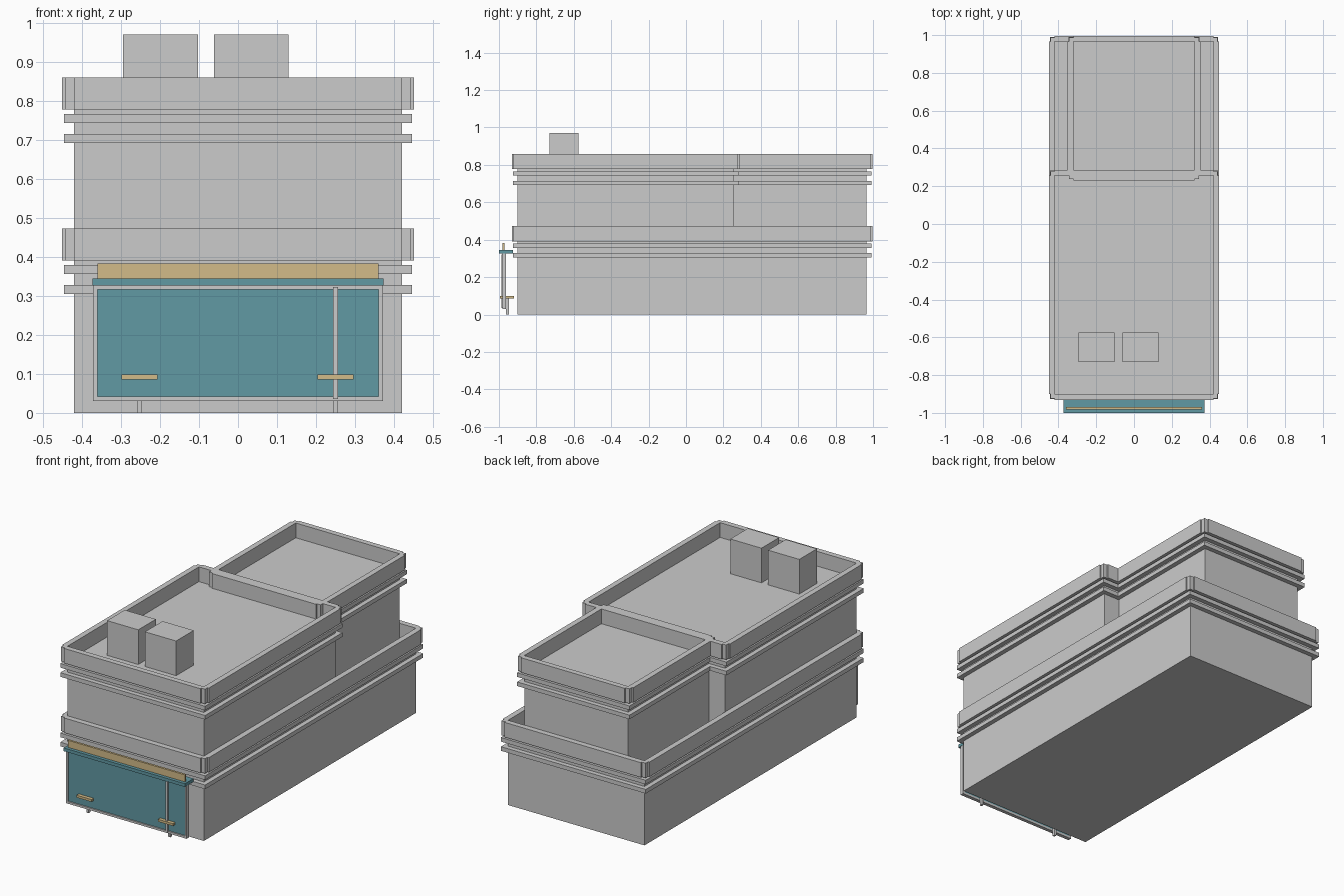
import bpy, bmesh
from mathutils import Matrix

if "Cube" in bpy.data.objects:
    bpy.data.objects.remove(bpy.data.objects["Cube"])


def material(name, rgb):
    m = bpy.data.materials.new(name)
    m.diffuse_color = (*rgb, 1)
    m.use_nodes = True
    m.node_tree.nodes["Principled BSDF"].inputs["Base Color"].default_value = m.diffuse_color
    return m


teal = material("teal", (0.12, 0.32, 0.37))
tan = material("tan", (0.65, 0.50, 0.25))


def boxes(name, parts, mat=None):
    """One object made of boxes given as (x0, x1, y0, y1, z0, z1)."""
    bm = bmesh.new()
    for x0, x1, y0, y1, z0, z1 in parts:
        mtx = Matrix.Translation(((x0 + x1) / 2, (y0 + y1) / 2, (z0 + z1) / 2))
        mtx = mtx @ Matrix.Diagonal((x1 - x0, y1 - y0, z1 - z0, 1))
        bmesh.ops.create_cube(bm, size=1, matrix=mtx)
    me = bpy.data.meshes.new(name)
    bm.to_mesh(me)
    bm.free()
    ob = bpy.data.objects.new(name, me)
    bpy.context.collection.objects.link(ob)
    if mat:
        me.materials.append(mat)
    return ob


def ring(name, hx, y0, y1, z0, z1, t, post):
    """Four strips around the outside of a wall, with corner posts of depth post."""
    parts = [(-hx, hx, y0 - t, y0, z0, z1), (-hx, hx, y1, y1 + t, z0, z1)]
    for s in (-1, 1):
        xa, xb = sorted((s * hx, s * (hx + t)))
        parts.append((xa, xb, y0, y1, z0, z1))
        pa, pb = sorted((s * hx, s * (hx + post)))
        parts.append((pa, pb, y0 - post, y0, z0, z1))
        parts.append((pa, pb, y1, y1 + post, z0, z1))
    boxes(name, parts)


# Building volumes: ground floor, upper front, narrower upper rear
W, F, M, B = 0.42, -0.90, 0.256, 0.965
RW, TERRACE, ROOF = 0.32, 0.39, 0.777
boxes("ground_floor", [(-W, W, F, B, 0, TERRACE)])
boxes("upper_front_block", [(-W, W, F, M, TERRACE, ROOF)])
boxes("upper_rear_block", [(-RW, RW, M, B, TERRACE, ROOF)])

# Parapets and the pair of ledges below each of them
volumes = (("ground", W, F, B, 0.39), ("front", W, F, M, 0.777),
           ("rear", RW, M + 0.004, B, 0.777))
for label, hx, y0, y1, z in volumes:
    ring(label + "_parapet", hx, y0, y1, z, z + 0.082, 0.031, 0.023)
    for i, dz in enumerate((-0.034, -0.085)):
        ring(f"{label}_ledge_{i + 1}", hx, y0, y1, z + dz, z + dz + 0.023, 0.026, 0.026)

# Rooftop units
for i, x in enumerate((-0.295, -0.062)):
    boxes(f"rooftop_unit_{i + 1}", [(x, x + 0.192, -0.73, -0.575, ROOF, 0.97)])

# Shopfront sign: panel, frame, canopy and top strip
boxes("sign_panel", [(-0.36, 0.36, -0.975, -0.965, 0.04, 0.325)], teal)
frame = [(-0.372, 0.372, -0.982, -0.962, z, z + 0.012) for z in (0.03, 0.316)]
frame += [(x, x + 0.012, -0.982, -0.962, 0.042, 0.316) for x in (-0.372, 0.36)]
boxes("sign_frame", frame)
boxes("sign_canopy", [(-0.373, 0.373, -1.0, -0.925, 0.326, 0.344)], teal)
boxes("sign_top_strip", [(-0.36, 0.36, -0.982, -0.97, 0.344, 0.383)], tan)

# Door divider, feet and handles
boxes("door_divider", [(0.244, 0.256, -0.987, -0.973, 0.036, 0.322)])
for side, x in (("left", -0.252), ("right", 0.25)):
    boxes(side + "_foot", [(x - 0.006, x + 0.006, -0.962, -0.946, 0, 0.09)])
    boxes(side + "_handle", [(x - 0.046, x + 0.046, -0.995, -0.92, 0.086, 0.099)], tan)
